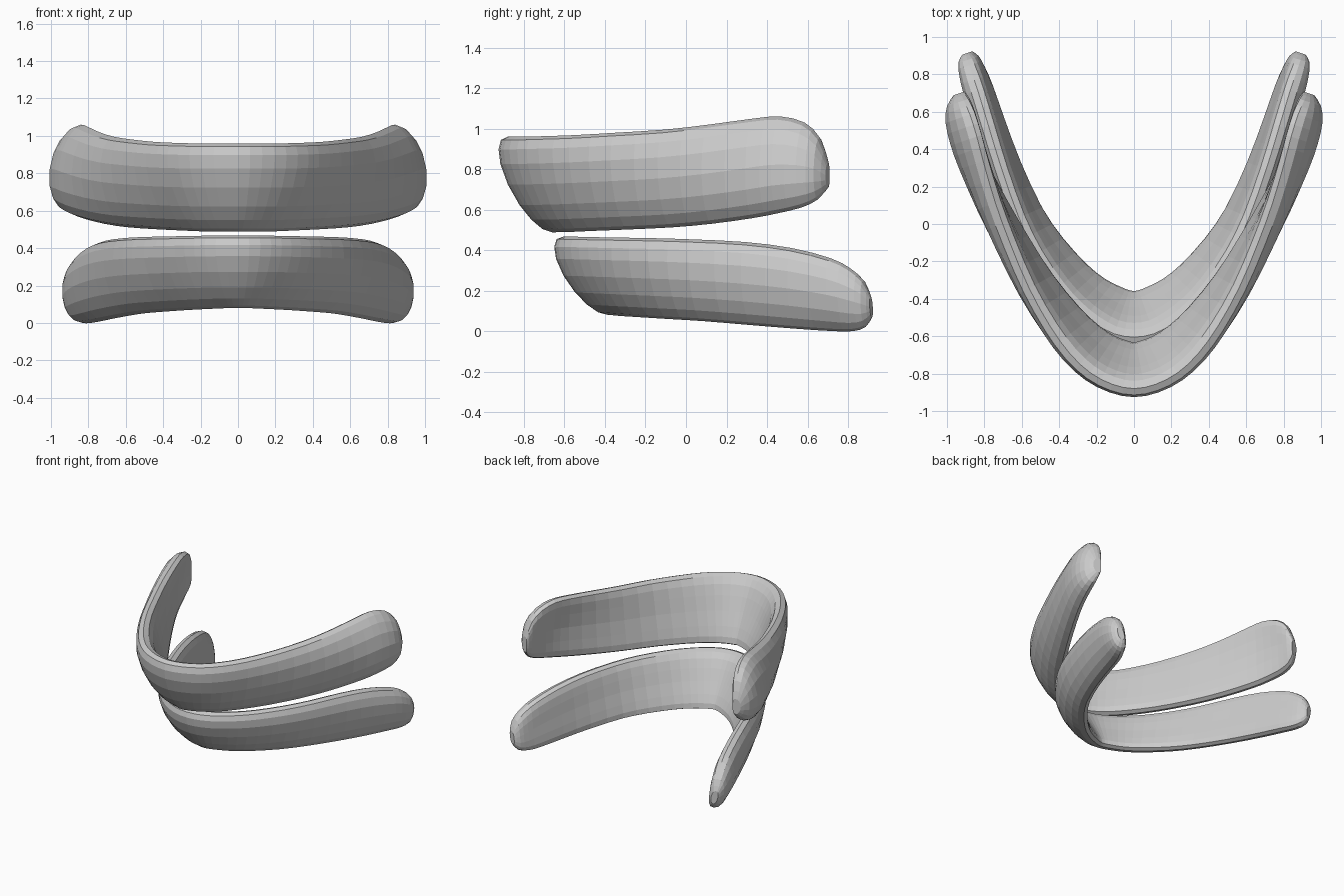
import bpy, bmesh, math
from mathutils import Vector

RING = 16  # points around the band cross-section


def spow(v, p):
    return math.copysign(abs(v) ** p, v)


def refine(st):
    """Insert a smooth midpoint between neighbouring stations."""
    res = [st[0]]
    for i in range(len(st) - 1):
        a, b = st[max(i - 1, 0)], st[i]
        c, d = st[i + 1], st[min(i + 2, len(st) - 1)]
        res.append(tuple((9 * (q + r) - p - s) / 16 for p, q, r, s in zip(a, b, c, d)))
        res.append(c)
    return res


def arch(name, half):
    """Loft a slanted rounded band along a U path.
    half: stations from centre to tip: outer x, outer y, top z, bottom z, thickness, inward slant, bow"""
    left = [(-s[0],) + s[1:] for s in reversed(half[1:])]
    st = refine(left + half)
    n = len(st)
    pts = [Vector(s[:2]) for s in st]
    bm = bmesh.new()
    rings = []
    for i, (x, y, zt, zb, th, slant, bow) in enumerate(st):
        k = min(max(i, 8), n - 9)  # tip stations share one direction
        t = (pts[k + 1] - pts[k - 1]).normalized()
        out = Vector((t.y, -t.x))
        ring = []
        for j in range(RING):
            a = 2 * math.pi * j / RING
            u = 0.5 - 0.5 * spow(math.cos(a), 0.88)
            w = 0.5 * spow(math.sin(a), 0.78) - 0.5
            off = w * th - slant * (u - 0.24) + bow * (4 * u * (1 - u) - 0.6)
            p = pts[i] + out * off
            ring.append(bm.verts.new((p.x, p.y, zt + (zb - zt) * u)))
        rings.append(ring)
    for a, b in zip(rings, rings[1:]):
        for j in range(RING):
            k = (j + 1) % RING
            bm.faces.new((a[j], a[k], b[k], b[j]))
    bm.faces.new(rings[0])
    bm.faces.new(rings[-1])
    bmesh.ops.recalc_face_normals(bm, faces=bm.faces)
    me = bpy.data.meshes.new(name)
    bm.to_mesh(me)
    bm.free()
    ob = bpy.data.objects.new(name, me)
    bpy.context.collection.objects.link(ob)
    return ob


# Upper band: flares upward toward the tips, tips bulge outward
arch("upper_gum", [
    (0.00, -0.925, 0.96, 0.488, 0.16, 0.22, 0.03),
    (0.13, -0.90, 0.96, 0.488, 0.16, 0.22, 0.03),
    (0.26, -0.835, 0.96, 0.489, 0.16, 0.21, 0.03),
    (0.38, -0.73, 0.963, 0.49, 0.16, 0.19, 0.03),
    (0.495, -0.58, 0.968, 0.495, 0.155, 0.16, 0.03),
    (0.62, -0.375, 0.98, 0.502, 0.15, 0.12, 0.035),
    (0.735, -0.14, 0.995, 0.512, 0.15, 0.075, 0.04),
    (0.83, 0.08, 1.02, 0.53, 0.15, 0.03, 0.045),
    (0.91, 0.30, 1.05, 0.558, 0.15, -0.02, 0.05),
    (0.95, 0.43, 1.06, 0.582, 0.15, -0.045, 0.05),
    (0.98, 0.55, 1.03, 0.61, 0.145, -0.05, 0.04),
    (0.985, 0.635, 0.955, 0.65, 0.12, -0.03, 0.02),
    (0.96, 0.69, 0.83, 0.71, 0.06, 0.0, 0.01),
])

# Lower band: set back, dropping toward the tips
arch("lower_gum", [
    (0.00, -0.65, 0.467, 0.08, 0.16, 0.22, 0.03),
    (0.12, -0.63, 0.467, 0.08, 0.16, 0.22, 0.03),
    (0.235, -0.57, 0.466, 0.078, 0.16, 0.21, 0.03),
    (0.34, -0.485, 0.464, 0.074, 0.155, 0.19, 0.03),
    (0.445, -0.37, 0.462, 0.069, 0.15, 0.17, 0.03),
    (0.57, -0.19, 0.459, 0.06, 0.145, 0.14, 0.03),
    (0.672, 0.01, 0.453, 0.05, 0.14, 0.11, 0.03),
    (0.772, 0.27, 0.44, 0.03, 0.14, 0.08, 0.03),
    (0.85, 0.50, 0.41, 0.012, 0.145, 0.06, 0.03),
    (0.91, 0.69, 0.36, 0.0, 0.145, 0.05, 0.03),
    (0.935, 0.79, 0.31, 0.0, 0.135, 0.04, 0.02),
    (0.942, 0.86, 0.25, 0.02, 0.11, 0.03, 0.01),
    (0.92, 0.905, 0.17, 0.07, 0.05, 0.02, 0.0),
])
